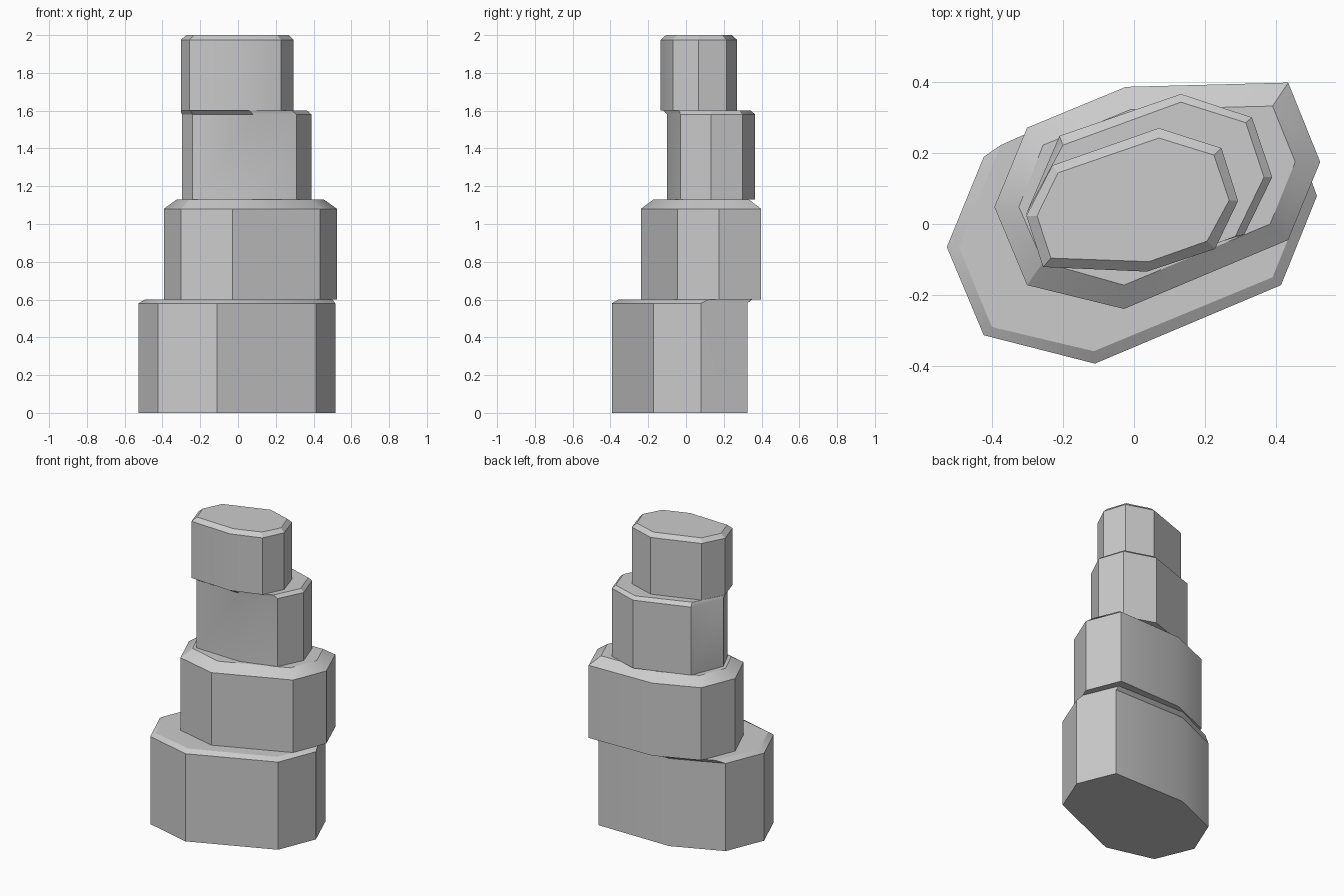
import bpy, bmesh, math


def tier(name, z0, z1, z2, outer, inner):
    """Eight-sided prism from z0 to z1 with a chamfer up to the inner ring at z2."""
    bm = bmesh.new()
    rings = [[bm.verts.new((x, y, z)) for x, y in pts]
             for z, pts in ((z0, outer), (z1, outer), (z2, inner))]
    for a, b in zip(rings, rings[1:]):
        for i in range(len(a)):
            j = (i + 1) % len(a)
            bm.faces.new((a[i], a[j], b[j], b[i]))
    bm.faces.new(rings[0])
    bm.faces.new(rings[-1])
    bmesh.ops.recalc_face_normals(bm, faces=bm.faces)
    mesh = bpy.data.meshes.new(name)
    bm.to_mesh(mesh)
    bm.free()
    obj = bpy.data.objects.new(name, mesh)
    bpy.context.collection.objects.link(obj)
    bpy.ops.object.select_all(action='DESELECT')
    obj.select_set(True)
    bpy.context.view_layer.objects.active = obj
    bpy.ops.object.shade_smooth_by_angle(angle=math.radians(30))
    return obj


# Widest block on the ground
tier("base_block", 0, 0.58, 0.60,
     [(-.527, -.065), (-.423, -.313), (-.11, -.393), (.414, -.172),
      (.515, .079), (.414, .325), (-.105, .325), (-.423, .189)],
     [(-.493, -.065), (-.40, -.29), (-.113, -.358), (.39, -.15),
      (.50, .12), (.405, .345), (-.09, .35), (-.375, .222)])

# Second block, shifted back and right
tier("lower_block", 0.60, 1.08, 1.13,
     [(-.393, .048), (-.301, -.172), (-.028, -.239), (.434, -.045),
      (.524, .175), (.434, .398), (-.023, .386), (-.301, .271)],
     [(-.324, .048), (-.256, -.108), (-.028, -.172), (.383, 0),
      (.454, .175), (.39, .332), (-.01, .322), (-.256, .222)])

# Third block
tier("upper_block", 1.13, 1.58, 1.60,
     [(-.297, .034), (-.24, -.09), (.08, -.10), (.31, -.03),
      (.389, .132), (.332, .30), (.132, .366), (-.21, .248)],
     [(-.303, .03), (-.25, -.11), (.06, -.12), (.285, -.035),
      (.366, .132), (.315, .285), (.132, .343), (-.20, .222)])

# Top block
tier("top_block", 1.60, 1.975, 2.0,
     [(-.303, .023), (-.256, -.121), (.036, -.134), (.228, -.07),
      (.293, .065), (.246, .214), (.07, .27), (-.23, .165)],
     [(-.273, .023), (-.234, -.096), (.042, -.106), (.206, -.048),
      (.268, .067), (.225, .194), (.07, .242), (-.214, .144)])
